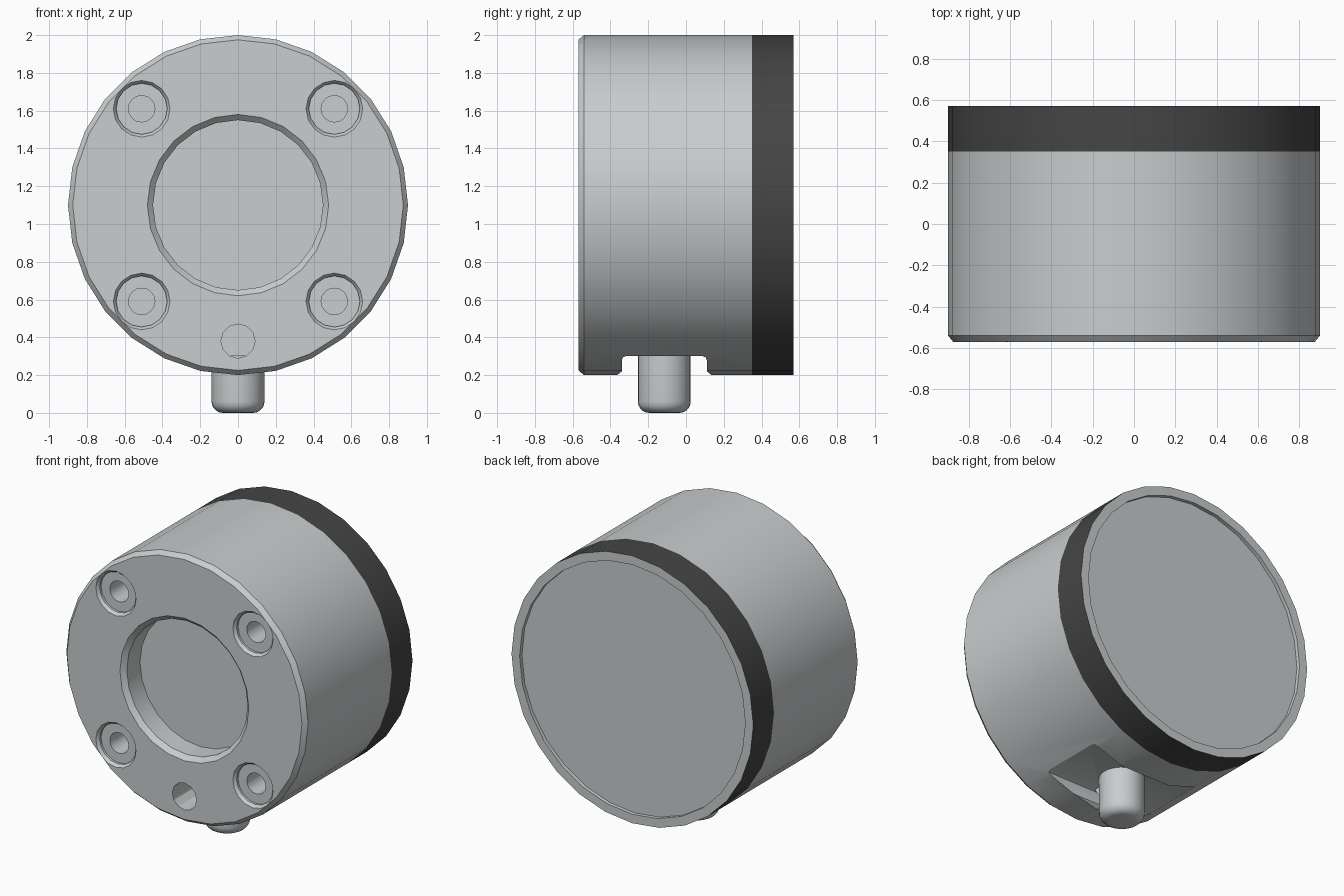
import bpy, bmesh, math
from mathutils import Matrix

if "Cube" in bpy.data.objects:
    bpy.data.objects.remove(bpy.data.objects["Cube"], do_unlink=True)

AXIS_Z = 1.1          # height of the housing axis
FRONT, BACK = -0.57, 0.57


def material(name, rgb):
    m = bpy.data.materials.new(name)
    m.use_nodes = True
    m.diffuse_color = (*rgb, 1)
    m.node_tree.nodes["Principled BSDF"].inputs["Base Color"].default_value = (*rgb, 1)
    return m


METAL = material("light grey metal", (0.58, 0.61, 0.62))
RUBBER = material("dark band", (0.06, 0.06, 0.06))


def make_object(name, bm, mats):
    bmesh.ops.recalc_face_normals(bm, faces=bm.faces)
    me = bpy.data.meshes.new(name)
    bm.to_mesh(me)
    bm.free()
    for m in mats:
        me.materials.append(m)
    ob = bpy.data.objects.new(name, me)
    bpy.context.collection.objects.link(ob)
    return ob


def lathe(name, profile, segs, matrix, mats=(METAL,)):
    """Closed solid of revolution about local z from (radius, height) points."""
    bm = bmesh.new()
    rings = [[bm.verts.new((r * math.sin(2 * math.pi * i / segs),
                            r * math.cos(2 * math.pi * i / segs), h))
              for i in range(segs)] for r, h in profile]
    for a, b in zip(rings, rings[1:]):
        for i in range(segs):
            j = (i + 1) % segs
            bm.faces.new((a[i], a[j], b[j], b[i]))
    bm.faces.new(rings[0])
    bm.faces.new(rings[-1])
    bm.transform(matrix)
    return make_object(name, bm, mats)


def along_y(x, z):
    """Local z becomes +y, local y becomes +z."""
    return Matrix(((-1, 0, 0, x), (0, 0, 1, 0), (0, 1, 0, z), (0, 0, 0, 1)))


def smooth(ob):
    bpy.ops.object.select_all(action="DESELECT")
    ob.select_set(True)
    bpy.context.view_layer.objects.active = ob
    bpy.ops.object.shade_smooth_by_angle(angle=math.radians(30))


# Housing: bevelled front, dark rear band, shallow recess behind
housing = lathe("housing", [(0.875, FRONT), (0.9, FRONT + 0.03), (0.9, 0.35), (0.9, BACK),
                            (0.84, BACK), (0.84, BACK - 0.025)],
                28, along_y(0, AXIS_Z), (METAL, RUBBER))
for f in housing.data.polygons:
    if f.center.y > 0.4 and abs(f.normal.y) < 0.1 and math.hypot(f.center.x, f.center.z - AXIS_Z) > 0.87:
        f.material_index = 1

# Cutters: central opening, four screw sockets, small lower hole
F = FRONT
cutters = [
    lathe("opening_cutter", [(0.51, F - 0.03), (0.45, F + 0.03), (0.45, F + 0.17)],
          24, along_y(0, AXIS_Z)),
    lathe("lower_hole_cutter", [(0.09, F - 0.03), (0.09, F + 0.3)], 12, along_y(0, 0.38)),
]
for sx in (-1, 1):
    for sz in (-1, 1):
        cutters.append(lathe("screw_socket_cutter",
                             [(0.165, F - 0.02), (0.135, F + 0.02), (0.135, F + 0.035),
                              (0.07, F + 0.035), (0.07, F + 0.28)],
                             16, along_y(sx * 0.51, AXIS_Z + sz * 0.51)))

# Cutter: flat slot under the housing with rounded inner corners and flared mouth
half = [(0.27, 0.17), (0.25, 0.2), (0.225, 0.22), (0.225, 0.28), (0.219, 0.294), (0.205, 0.3)]
outline = [(-0.115 + y, z) for y, z in half] + [(-0.115 - y, z) for y, z in reversed(half)]
bm = bmesh.new()
face = bm.faces.new([bm.verts.new((-0.7, y, z)) for y, z in outline])
ext = bmesh.ops.extrude_face_region(bm, geom=[face])
bmesh.ops.translate(bm, vec=(1.4, 0, 0),
                    verts=[v for v in ext["geom"] if isinstance(v, bmesh.types.BMVert)])
cutters.append(make_object("slot_cutter", bm, (METAL,)))

# Apply the cuts, then drop the cutters
for c in cutters:
    mod = housing.modifiers.new(c.name, "BOOLEAN")
    mod.operation, mod.solver, mod.object = "DIFFERENCE", "EXACT", c
bpy.context.view_layer.update()
cut_mesh = bpy.data.meshes.new_from_object(
    housing.evaluated_get(bpy.context.evaluated_depsgraph_get()))
housing.modifiers.clear()
housing.data = cut_mesh
for c in cutters:
    bpy.data.objects.remove(c, do_unlink=True)
smooth(housing)

# Plunger with rounded tip
tip = [(0.14 - 0.06 + 0.06 * math.sin(a), 0.06 - 0.06 * math.cos(a))
       for a in (math.pi / 2 * i / 5 for i in range(6))]
plunger = lathe("plunger", tip + [(0.14, 0.32)], 24, Matrix.Translation((0, -0.115, 0)))
smooth(plunger)
